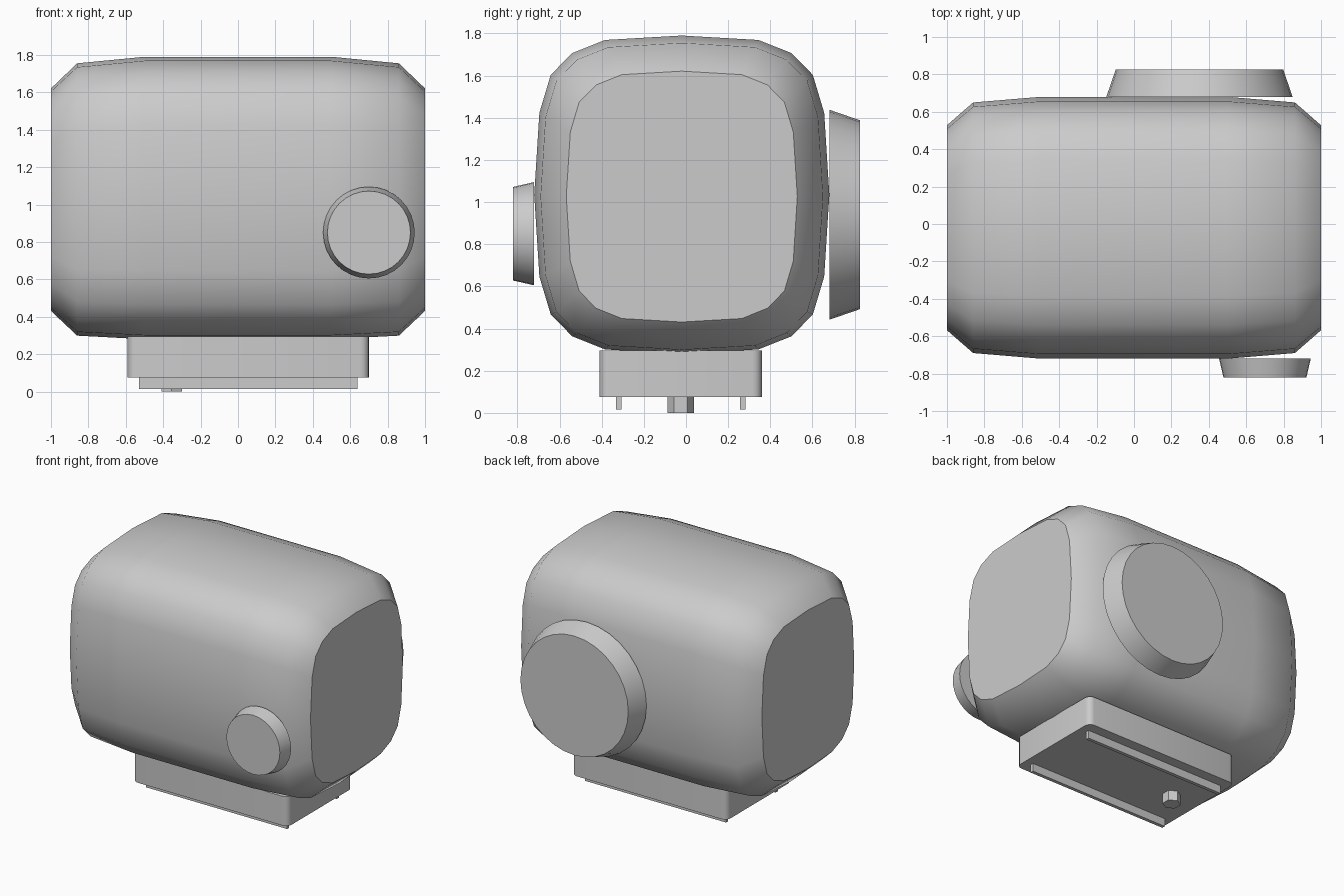
import bpy, bmesh, math
from mathutils import Matrix

if "Cube" in bpy.data.objects:
    bpy.data.objects.remove(bpy.data.objects["Cube"])

grey = bpy.data.materials.new("plain_grey")
grey.diffuse_color = (0.6, 0.6, 0.6, 1)
grey.use_nodes = True
grey.node_tree.nodes["Principled BSDF"].inputs["Base Color"].default_value = grey.diffuse_color


def finish(name, bm):
    bmesh.ops.recalc_face_normals(bm, faces=bm.faces)
    mesh = bpy.data.meshes.new(name)
    bm.to_mesh(mesh)
    bm.free()
    mesh.materials.append(grey)
    ob = bpy.data.objects.new(name, mesh)
    bpy.context.collection.objects.link(ob)
    return ob


def smooth_sides(bm, caps):
    # smooth walls, flat caps with sharp rims
    for f in bm.faces:
        f.smooth = f not in caps
    for f in caps:
        for e in f.edges:
            e.smooth = False


# Housing: one rounded section lofted along x
quarter = [(0, 1), (.52, .972), (.742, .89), (.888, .753), (.965, .515)]
section = (quarter + [(1, 0)]
           + [(y, -z) for y, z in reversed(quarter)]
           + [(-y, -z) for y, z in quarter[1:]] + [(-1, 0)]
           + [(-y, z) for y, z in reversed(quarter[1:])])
# x, half width, half height, centre height
half = [(.5, .70, .755, 1.035), (.86, .67, .728, 1.027), (1, .548, .595, 1.026)]
stations = [(-x, a, b, c) for x, a, b, c in reversed(half)] + half
bm = bmesh.new()
rings = [[bm.verts.new((x, -.02 + a * y, c + b * z)) for y, z in section]
         for x, a, b, c in stations]
n = len(section)
for r0, r1 in zip(rings, rings[1:]):
    for i in range(n):
        j = (i + 1) % n
        bm.faces.new((r0[i], r0[j], r1[j], r1[i]))
caps = [bm.faces.new(rings[0]), bm.faces.new(rings[-1])]
smooth_sides(bm, caps)
finish("housing", bm)


# Round tapered discs on the front and back
def disc(name, x, z, y0, y1, r0, r1):
    bm = bmesh.new()
    bmesh.ops.create_cone(bm, cap_ends=True, segments=32, radius1=r0, radius2=r1,
                          depth=abs(y1 - y0))
    turn = math.pi / 2 if y1 < y0 else -math.pi / 2
    bm.transform(Matrix.Translation((x, (y0 + y1) / 2, z)) @ Matrix.Rotation(turn, 4, 'X'))
    smooth_sides(bm, [f for f in bm.faces if len(f.verts) > 4])
    finish(name, bm)


disc("front_knob", .70, .85, -.72, -.82, .245, .222)
disc("back_disc", .35, .94, .68, .825, .498, .448)


# Boxes given by their extents, with optional rounded upright corners
def box(name, x0, x1, y0, y1, z0, z1, radius=0):
    bm = bmesh.new()
    bmesh.ops.create_cube(bm, size=1)
    bm.transform(Matrix.Translation(((x0 + x1) / 2, (y0 + y1) / 2, (z0 + z1) / 2))
                 @ Matrix.Diagonal((x1 - x0, y1 - y0, z1 - z0, 1)))
    if radius:
        upright = [e for e in bm.edges
                   if abs(e.verts[0].co.z - e.verts[1].co.z) > .01]
        bmesh.ops.bevel(bm, geom=upright, offset=radius, segments=4,
                        profile=.5, affect='EDGES')
        smooth_sides(bm, [f for f in bm.faces if len(f.verts) > 4])
    finish(name, bm)


box("base_block", -.59, .70, -.41, .36, .075, .295, .045)
box("front_rail", -.53, .64, -.332, -.306, .015, .08)
box("back_rail", -.53, .64, .256, .282, .015, .08)

# Hexagonal bolt under the base
bm = bmesh.new()
bmesh.ops.create_cone(bm, cap_ends=True, segments=6, radius1=.063, radius2=.063, depth=.08)
# corners point along y
if max(v.co.x for v in bm.verts) > .06:
    bm.transform(Matrix.Rotation(math.pi / 6, 4, 'Z'))
bm.transform(Matrix.Translation((-.355, -.025, .04)))
finish("base_bolt", bm)
